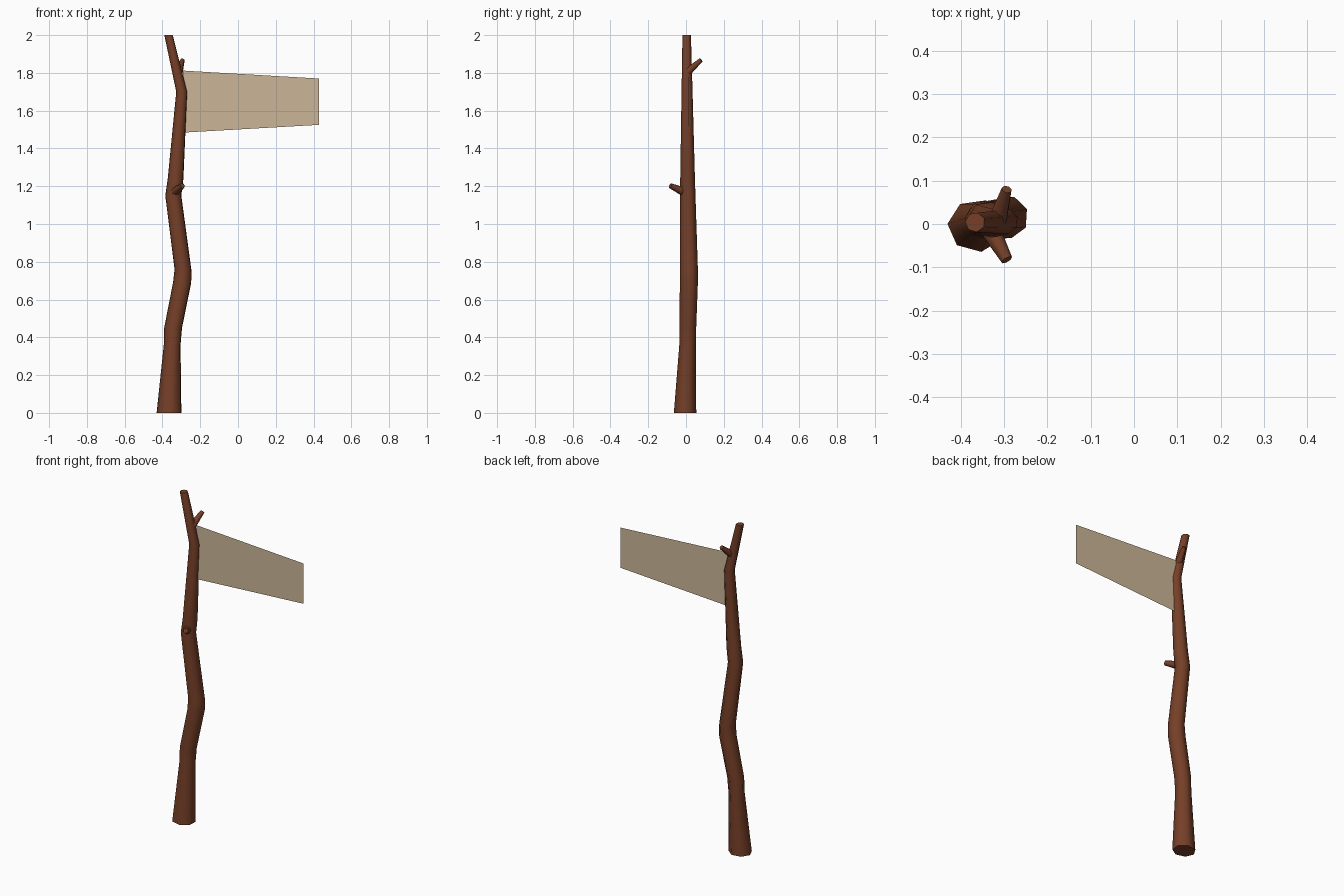
import bpy, bmesh, math
from mathutils import Vector

if "Cube" in bpy.data.objects:
    bpy.data.objects.remove(bpy.data.objects["Cube"])


def material(name, rgb):
    m = bpy.data.materials.new(name)
    m.diffuse_color = (*rgb, 1)
    m.use_nodes = True
    m.node_tree.nodes["Principled BSDF"].inputs["Base Color"].default_value = m.diffuse_color
    return m


bark = material("brown bark", (0.18, 0.050, 0.021))
cloth = material("tan cloth", (0.60, 0.47, 0.31))


def finish(name, bm, mat):
    me = bpy.data.meshes.new(name)
    bm.to_mesh(me)
    bm.free()
    me.materials.append(mat)
    ob = bpy.data.objects.new(name, me)
    bpy.context.collection.objects.link(ob)
    return ob


def smooth(ob, angle):
    bpy.ops.object.select_all(action='DESELECT')
    ob.select_set(True)
    bpy.context.view_layer.objects.active = ob
    bpy.ops.object.shade_smooth_by_angle(angle=math.radians(angle))


def loft(name, rings, sides):
    """Skin a closed tube through rings of points."""
    bm = bmesh.new()
    loops = [[bm.verts.new(p) for p in ring] for ring in rings]
    for a, b in zip(loops, loops[1:]):
        for i in range(sides):
            j = (i + 1) % sides
            bm.faces.new((a[i], a[j], b[j], b[i]))
    bm.faces.new(loops[0][::-1])
    bm.faces.new(loops[-1])
    bmesh.ops.recalc_face_normals(bm, faces=bm.faces)
    smooth(finish(name, bm, bark), 60)


# crooked pole: centre x, centre y, height, radius x, radius y
SIDES = 7
path = [
    (-0.363, -0.004, 0.00, 0.068, 0.061),
    (-0.347, 0.009, 0.36, 0.046, 0.045),
    (-0.342, 0.010, 0.45, 0.049, 0.046),
    (-0.294, 0.016, 0.69, 0.050, 0.049),
    (-0.290, 0.016, 0.76, 0.046, 0.049),
    (-0.341, 0.010, 1.15, 0.044, 0.042),
    (-0.329, 0.009, 1.24, 0.043, 0.040),
    (-0.297, 0.006, 1.70, 0.030, 0.030),
    (-0.367, 0.004, 2.00, 0.023, 0.023),
]
turns = [math.radians(176) + 2 * math.pi * i / SIDES for i in range(SIDES)]
loft("pole", [[(x + rx * math.cos(t), y + ry * math.sin(t), z) for t in turns]
              for x, y, z, rx, ry in path], SIDES)


# twig stubs
def twig(name, base, tip, r0, r1, sides=7):
    base, tip = Vector(base), Vector(tip)
    q = (tip - base).to_track_quat('Z', 'Y')
    ring = [Vector((math.cos(2 * math.pi * i / sides),
                    math.sin(2 * math.pi * i / sides), 0)) for i in range(sides)]
    loft(name, [[c + q @ (v * r) for v in ring]
                for c, r in ((base, r0), (tip, r1))], sides)


twig("upper_twig", (-0.314, 0.010, 1.805), (-0.294, 0.080, 1.868), 0.022, 0.012)
twig("lower_twig", (-0.332, -0.015, 1.173), (-0.294, -0.083, 1.203), 0.024, 0.014)

# flat tapered flag
bm = bmesh.new()
bm.faces.new([bm.verts.new(p) for p in (
    (-0.29, 0.013, 1.484), (0.43, 0.015, 1.525),
    (0.43, 0.015, 1.770), (-0.29, 0.013, 1.812))])
finish("flag", bm, cloth)
